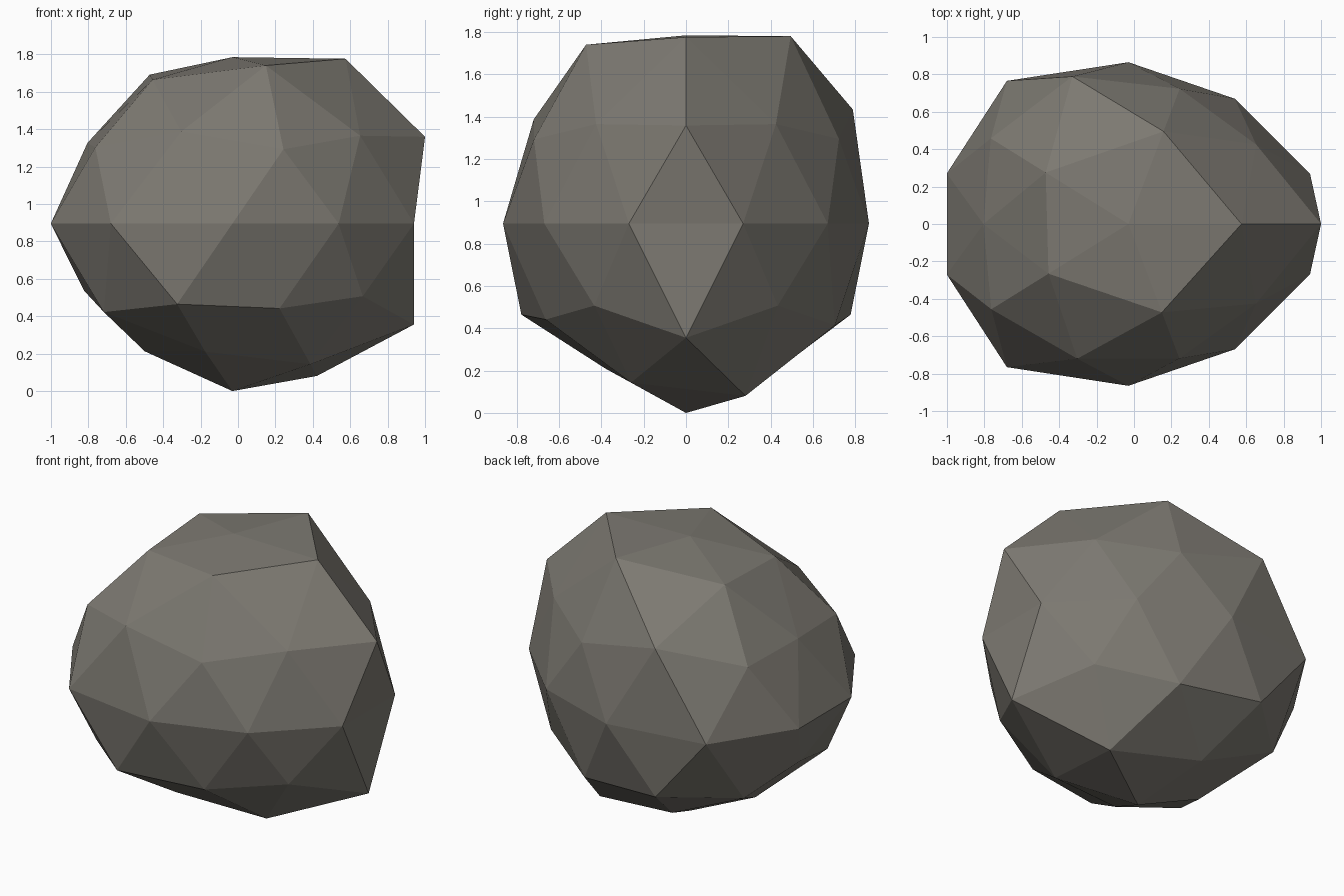
import bpy
import bmesh
import math
from mathutils import Vector

cube = bpy.data.objects.get("Cube")
if cube:
    bpy.data.objects.remove(cube, do_unlink=True)

# Radius of the stone in each ring, from the base up, counter-clockwise from +x
middle_half = [.874, .828, .865, .946, .874]
rings = [
    [.851],
    [.91, .80, .763, .765, .84],
    [.976, .87, .85, .855, .82],
    [.825, .915, .76, .915, .825],
    middle_half + middle_half[::-1],
    [.986, .85, .87, .867, .845],
    [.85, .975, .78, .89, .85],
    [.985, .99, .89, .86, .945],
    [.846],
]
radii = [radius for ring in rings for radius in ring]
stretch = Vector((1.168, 1, 1.052))
centre = Vector((-.03, 0, .895))


def ring_order(vert):
    """Sort key: height first, then angle around the vertical axis."""
    angle = round(math.degrees(math.atan2(vert.co.y, vert.co.x))) % 360
    return round(vert.co.z, 2), angle


# Faceted boulder: a low-poly sphere with every point pushed in or out
bm = bmesh.new()
bmesh.ops.create_icosphere(bm, subdivisions=2, radius=1)
for vert, radius in zip(sorted(bm.verts, key=ring_order), radii):
    vert.co = centre + vert.co.normalized() * radius * stretch
bmesh.ops.recalc_face_normals(bm, faces=bm.faces)

mesh = bpy.data.meshes.new("boulder")
bm.to_mesh(mesh)
bm.free()
mesh.shade_flat()

# Warm grey stone colour
stone = bpy.data.materials.new("warm grey stone")
stone.use_nodes = True
colour = (.205, .193, .168, 1)
stone.diffuse_color = colour
shader = stone.node_tree.nodes["Principled BSDF"]
shader.inputs["Base Color"].default_value = colour
shader.inputs["Roughness"].default_value = .9
mesh.materials.append(stone)

boulder = bpy.data.objects.new("boulder", mesh)
bpy.context.collection.objects.link(boulder)
